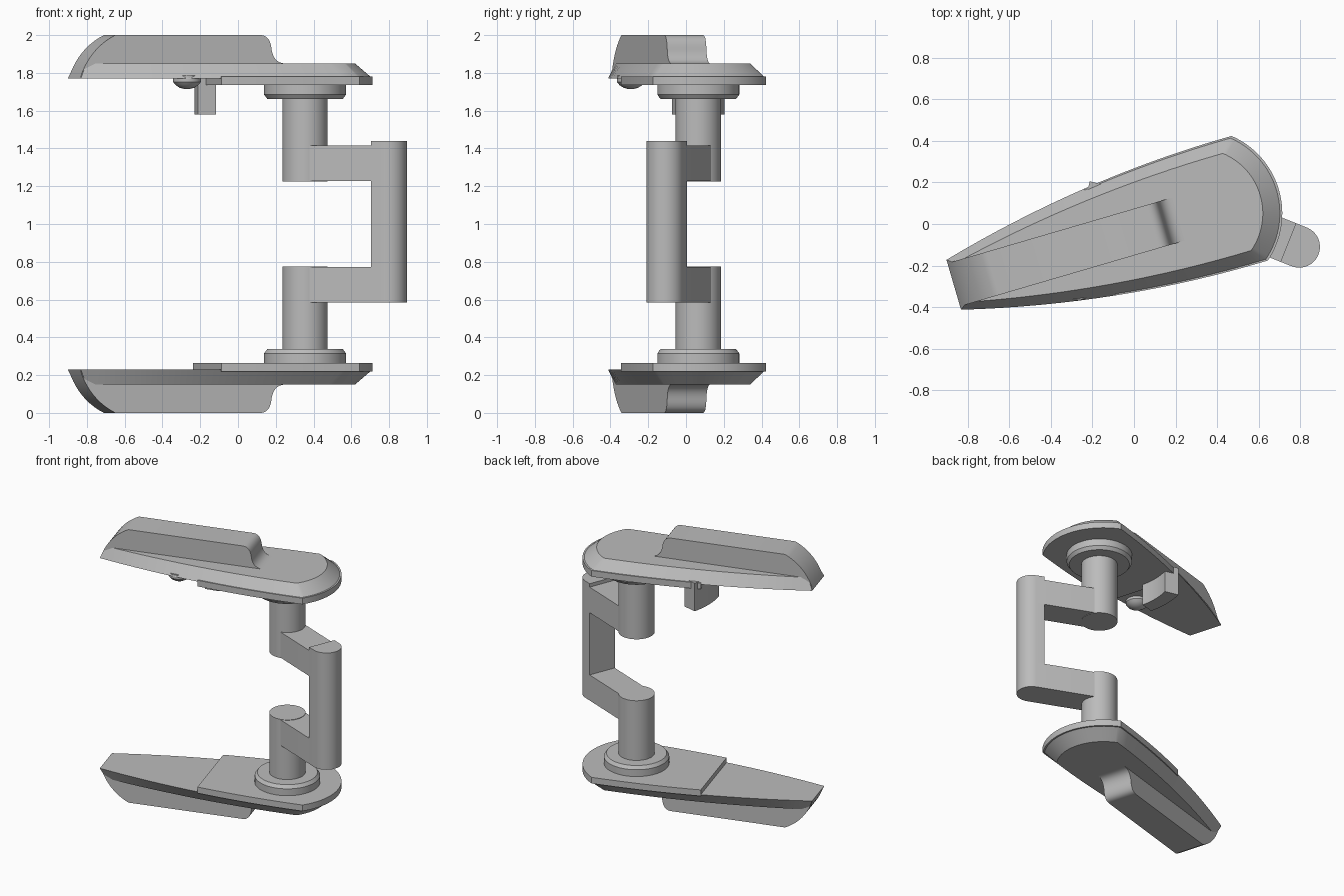
import bpy, bmesh
from math import sin, cos, pi, atan2, hypot, radians
from mathutils import Matrix

cube = bpy.data.objects.get("Cube")
if cube:
    bpy.data.objects.remove(cube, do_unlink=True)

mat = bpy.data.materials.new("light_grey")
mat.use_nodes = True
GREY = (0.5, 0.5, 0.5, 1)
mat.diffuse_color = GREY
mat.node_tree.nodes["Principled BSDF"].inputs["Base Color"].default_value = GREY

HUB = Matrix.Translation((0.355, 0.065, 0))
BODY = HUB @ Matrix.Rotation(radians(16.3), 4, 'Z')       # long axis of the wings
ARM = HUB @ Matrix.Rotation(radians(-21.7), 4, 'Z')       # direction of the link
FLIP = Matrix.Translation((0, 0, 2)) @ Matrix.Diagonal((1, 1, -1, 1))


def loft(name, rings, matrix):
    """Join rings of equal length into a closed solid."""
    bm = bmesh.new()
    rows = [[bm.verts.new(p) for p in ring] for ring in rings]
    n = len(rows[0])
    for a, b in zip(rows, rows[1:]):
        for i in range(n):
            j = (i + 1) % n
            bm.faces.new((a[i], a[j], b[j], b[i]))
    bm.faces.new(rows[0][::-1])
    bm.faces.new(rows[-1])
    bm.transform(matrix)
    bmesh.ops.recalc_face_normals(bm, faces=bm.faces)
    mesh = bpy.data.meshes.new(name)
    bm.to_mesh(mesh)
    bm.free()
    mesh.materials.append(mat)
    ob = bpy.data.objects.new(name, mesh)
    bpy.context.collection.objects.link(ob)
    bpy.ops.object.select_all(action='DESELECT')
    ob.select_set(True)
    bpy.context.view_layer.objects.active = ob
    bpy.ops.object.shade_smooth_by_angle(angle=radians(30))
    return ob


def prism(name, outline, z0, z1, matrix):
    return loft(name, [[(x, y, z) for x, y in outline] for z in (z0, z1)], matrix)


def turned(name, profile, matrix, n=64):
    return loft(name, [[(r * cos(2 * pi * i / n), r * sin(2 * pi * i / n), z)
                        for i in range(n)] for r, z in profile], matrix)


def arc(cx, cy, r, a0, a1, n=16):
    return [(cx + r * cos(a0 + (a1 - a0) * i / n), cy + r * sin(a0 + (a1 - a0) * i / n))
            for i in range(n + 1)]


def bezier(a, b, c, n=10):
    return [tuple((1 - t) ** 2 * p + 2 * t * (1 - t) * q + t * t * r
                  for p, q, r in zip(a, b, c)) for t in (i / n for i in range(n + 1))]


def wing_outline(tip, corner, scale, start=0.0, n=16):
    """Bowed sides widening from the tip to a rounded hub end."""
    side = []
    for i in range(n + 1):
        t = start + (1 - start) * i / n
        half = 0.125 + 0.187 * t + 0.2 * t * (1 - t)
        side.append((tip + (corner - tip) * t, half * scale))
    u, v = side[-1]
    centre = -0.05
    a = atan2(v, u - centre)
    nose = arc(centre, 0, hypot(u - centre, v), a, -a, 32)[1:-1]
    return side + nose + [(x, -y) for x, y in reversed(side)]


# Side profile of the raised block: curved tip, rounded shoulder, flared foot
block_profile = (bezier((-1.273, 0.23), (-1.22, 0.07), (-1.078, 0))
                 + bezier((-0.28, 0), (-0.225, 0), (-0.217, 0.07))
                 + bezier((-0.217, 0.07), (-0.208, 0.145), (-0.146, 0.15))[1:]
                 + [(-0.146, 0.23)])

for side, flip in (("lower", Matrix.Identity(4)), ("upper", FLIP)):
    body = flip @ BODY
    # Wing with chamfered rim
    loft(side + "_wing", [
        [(x, y, 0.15) for x, y in wing_outline(-1.236, 0.146, 0.78)],
        [(x, y, 0.23) for x, y in wing_outline(-1.273, 0.21, 1)]], body)
    # Raised block on the outer face
    loft(side + "_raised_block",
         [[(x, y, z) for x, z in block_profile] for y in (-0.108, 0.108)], body)
    # Thin pad on the inner face, around the hub
    prism(side + "_pad", wing_outline(-1.273, 0.21, 1, 0.494), 0.22, 0.265, body)
    # Hub flange and shaft
    turned(side + "_flange", [(0.217, 0.255), (0.217, 0.315), (0.2, 0.338)], flip @ HUB)
    turned(side + "_shaft", [(0.12, 0.3), (0.12, 0.775)], flip @ HUB)
    # Arm from the shaft to the post
    prism(side + "_arm", [(0, 0.1), (0, -0.1)] + arc(0.473, 0, 0.1, -pi / 2, pi / 2),
          0.585, 0.772, flip @ ARM)

# Upright post joining both arms, flat on its inner side
prism("link_post", [(0.416, 0.1), (0.416, -0.1)] + arc(0.473, 0, 0.1, -pi / 2, pi / 2),
      0.585, 1.415 + 0.025, ARM)

# Curved stop under the upper wing, concentric with the hub
half = radians(13.85)
prism("curved_stop", arc(0, 0, 0.585, pi - half, pi + half)
      + arc(0, 0, 0.485, pi + half, pi - half), 1.58, 1.785, HUB)

# Domed button under the upper wing
turned("button", [(0.074, 1.785), (0.074, 1.752), (0.06, 1.735), (0.038, 1.721), (0.012, 1.714)],
       Matrix.Translation((-0.27, -0.292, 0)), 32)
